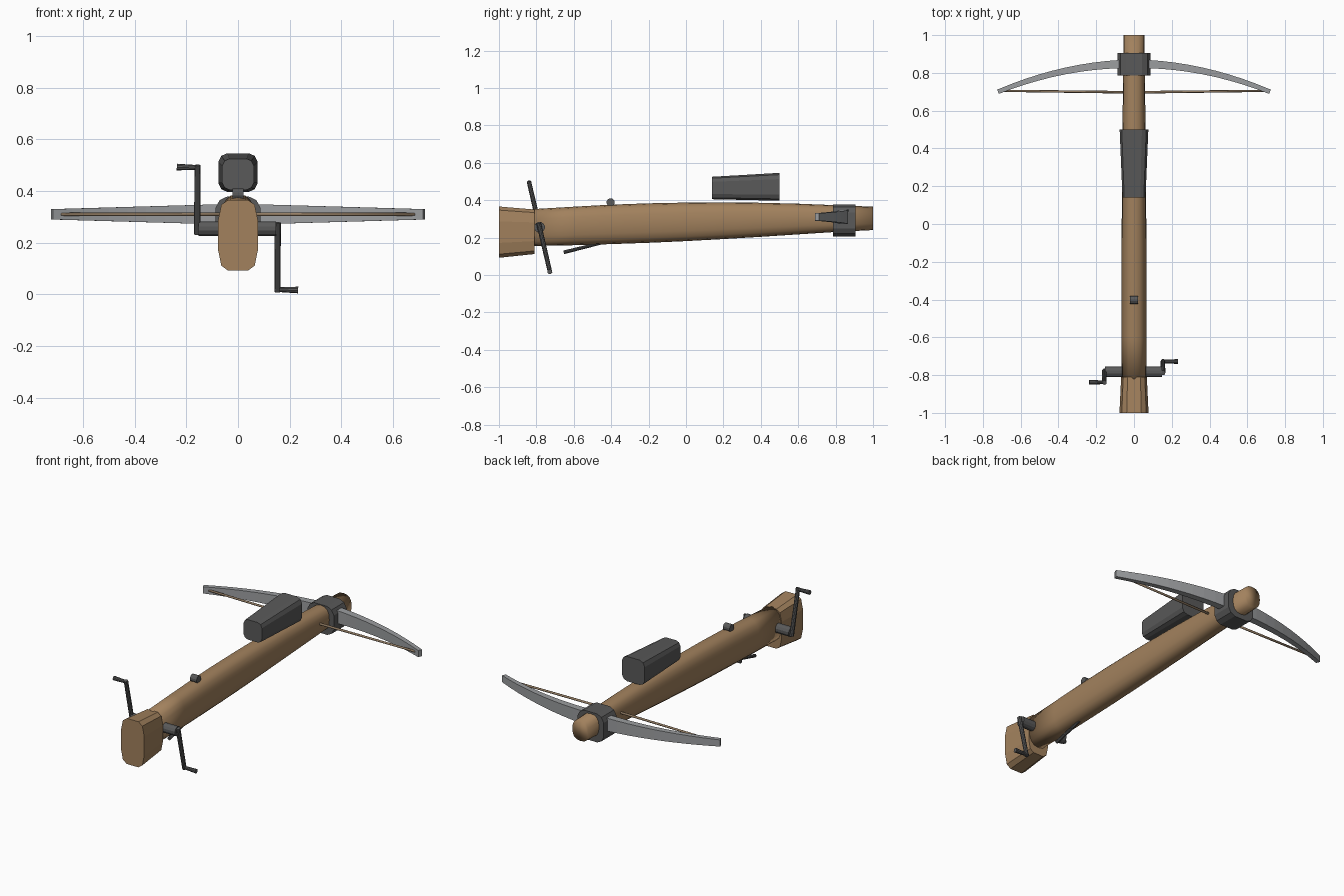
import bpy, bmesh, math
from mathutils import Vector

if "Cube" in bpy.data.objects:
    bpy.data.objects.remove(bpy.data.objects["Cube"])


def material(name, rgb):
    m = bpy.data.materials.new(name)
    m.diffuse_color = (*rgb, 1)
    m.use_nodes = True
    m.node_tree.nodes["Principled BSDF"].inputs["Base Color"].default_value = m.diffuse_color
    return m


WOOD = material("wood", (0.36, 0.22, 0.11))
IRON = material("iron", (0.10, 0.10, 0.10))
STEEL = material("steel", (0.33, 0.34, 0.35))
CORD = material("cord", (0.30, 0.21, 0.13))


def loft(name, rings, mat, smooth=False):
    """Skin a list of equal-length point rings and cap both ends."""
    bm = bmesh.new()
    loops = [[bm.verts.new(p) for p in r] for r in rings]
    n = len(loops[0])
    for a, b in zip(loops, loops[1:]):
        for i in range(n):
            j = (i + 1) % n
            bm.faces.new((a[i], a[j], b[j], b[i]))
    bm.faces.new(loops[0])
    bm.faces.new(loops[-1])
    bmesh.ops.recalc_face_normals(bm, faces=bm.faces)
    for f in bm.faces:
        f.smooth = smooth
    me = bpy.data.meshes.new(name)
    bm.to_mesh(me)
    bm.free()
    me.materials.append(mat)
    ob = bpy.data.objects.new(name, me)
    bpy.context.collection.objects.link(ob)
    return ob


def oval(y, w, z0, z1, n=16, power=2.5):
    """Superellipse cross-section in the xz plane."""
    ring = []
    for k in range(n):
        a = 2 * math.pi * k / n
        c, s = math.cos(a), math.sin(a)
        ring.append((w * math.copysign(abs(c) ** (2 / power), c), y,
                     (z0 + z1) / 2 + (z1 - z0) / 2 * math.copysign(abs(s) ** (2 / power), s)))
    return ring


# Chamfered box corner, as fractions of half-width and half-height
CORNER = [(1, 0.55), (0.85, 0.87), (0.55, 1)]


def rounded_box(y, w, z0, z1, corner=CORNER):
    quarter = corner
    pts = quarter + [(-a, b) for a, b in reversed(quarter)]
    pts += [(-a, -b) for a, b in pts]
    zc, h = (z0 + z1) / 2, (z1 - z0) / 2
    return [(a * w, y, zc + b * h) for a, b in pts]


def rod(name, p, q, r0, r1, mat, n=10, smooth=False):
    """Tapered cylinder between two points."""
    p, q = Vector(p), Vector(q)
    d = (q - p).normalized()
    u = d.orthogonal().normalized()
    v = d.cross(u)
    ang = [2 * math.pi * k / n for k in range(n)]
    return loft(name, [[c + r * (math.cos(a) * u + math.sin(a) * v) for a in ang]
                       for c, r in ((p, r0), (q, r1))], mat, smooth)


# Tapered wooden stock: y, half-width, bottom, top
loft("stock", [oval(*s) for s in (
    (-0.82, 0.065, 0.155, 0.352), (-0.6, 0.066, 0.159, 0.365),
    (-0.4, 0.066, 0.165, 0.376), (-0.2, 0.066, 0.172, 0.383),
    (0, 0.065, 0.181, 0.387), (0.2, 0.064, 0.192, 0.388),
    (0.4, 0.062, 0.204, 0.386), (0.6, 0.060, 0.217, 0.381),
    (0.8, 0.057, 0.230, 0.373), (1, 0.055, 0.240, 0.365))], WOOD, True)

# Faceted butt
BUTT = [(1, 0.42), (0.84, 0.86), (0.5, 1)]
loft("butt", [rounded_box(-1, 0.077, 0.092, 0.366, BUTT),
              rounded_box(-0.81, 0.068, 0.112, 0.350, BUTT)], WOOD)

# Floating tapered box above the stock
loft("sight", [rounded_box(0.14, 0.061, 0.405, 0.525),
               rounded_box(0.50, 0.076, 0.397, 0.546)], IRON)

# Clamp that holds the bow
CLAMP = [(1, 0.5), (0.82, 0.84), (0.5, 1)]
loft("bow_clamp", [rounded_box(y, 0.087, 0.207, 0.378, CLAMP) for y in (0.785, 0.905)], IRON)

# Curved steel bow, thinning toward the tips
rings = []
for i in range(-10, 11):
    t = i / 10
    x, y = 0.72 * t, 0.848 - 0.148 * t * t
    d = Vector((0.72, -0.296 * t, 0)).normalized()
    side = Vector((-d.y, d.x, 0)) * (0.023 - 0.011 * abs(t))
    up = Vector((0, 0, 0.041 - 0.021 * abs(t)))
    c = Vector((x, y, 0.31))
    rings.append([c + side + up, c - side + up, c - side - up, c + side - up])
loft("bow", rings, STEEL)

# Bowstring, pulled slightly back in the middle
for s, side in ((-1, "left"), (1, "right")):
    rod("bowstring_" + side, (0, 0.697, 0.31), (0.685 * s, 0.705, 0.31), 0.007, 0.006, CORD, 8, True)

# Winding axle with opposed cranks
AY, AZ = -0.783, 0.255
rod("crank_axle", (-0.153, AY, AZ), (0.148, AY, AZ), 0.029, 0.029, IRON, 12)
for s, side in ((-1, "left"), (1, "right")):
    x = 0.155 * s - 0.002
    end = (x, AY + 0.055 * s, AZ - 0.236 * s)
    rod("crank_arm_" + side, (x, AY - 0.005 * s, AZ + 0.022 * s),
        (x, end[1] + 0.002 * s, end[2] - 0.009 * s), 0.013, 0.012, IRON)
    rod("crank_handle_" + side, (x - 0.01 * s, end[1], end[2]),
        (0.235 * s - 0.002, end[1], end[2] - 0.002 * s), 0.009, 0.013, IRON)

# Release nut on top and trigger lever below
rod("release_nut", (-0.022, -0.403, 0.388), (0.022, -0.403, 0.388), 0.022, 0.022, IRON, 12)
rod("trigger", (0, -0.654, 0.121), (0, -0.46, 0.169), 0.010, 0.008, IRON)
